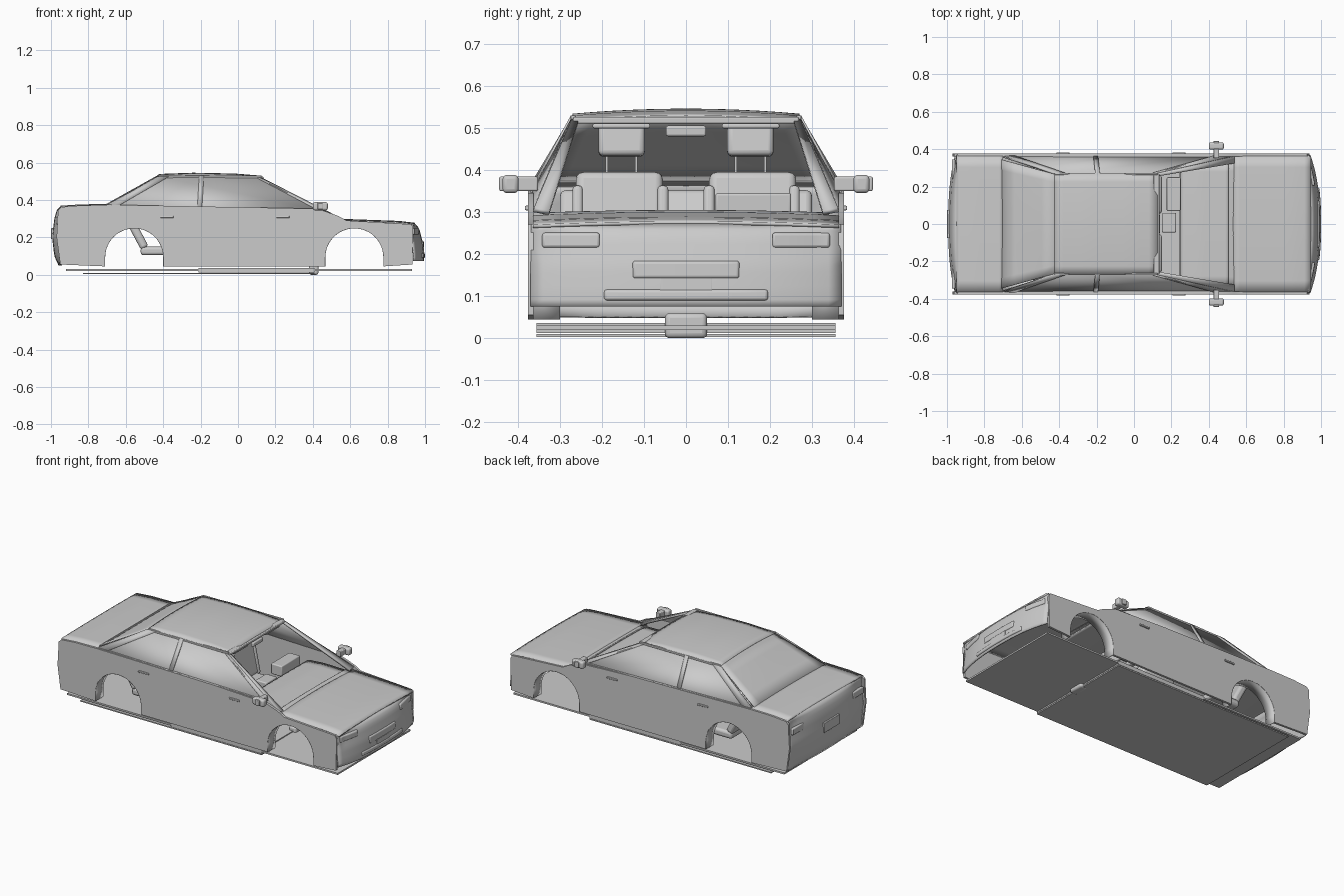
import bpy, bmesh, math
from mathutils import Vector, Matrix

if "Cube" in bpy.data.objects:
    bpy.data.objects.remove(bpy.data.objects["Cube"])


def make(name, verts, faces, thick=0, mirror=False, bevel=0, smooth=True):
    me = bpy.data.meshes.new(name)
    bm = bmesh.new()
    vs = [bm.verts.new(v) for v in verts]
    for f in faces:
        bm.faces.new([vs[i] for i in f])
    bmesh.ops.recalc_face_normals(bm, faces=bm.faces)
    bm.to_mesh(me)
    bm.free()
    ob = bpy.data.objects.new(name, me)
    bpy.context.collection.objects.link(ob)
    if thick:
        m = ob.modifiers.new("solid", 'SOLIDIFY')
        m.thickness = thick
        m.offset = 0
    if bevel:
        m = ob.modifiers.new("bevel", 'BEVEL')
        m.width = bevel
        m.segments = 3
    if mirror:
        m = ob.modifiers.new("mirror", 'MIRROR')
        m.use_axis = (False, True, False)
        m.use_mirror_merge = False
    if smooth:
        bpy.ops.object.select_all(action='DESELECT')
        ob.select_set(True)
        bpy.context.view_layer.objects.active = ob
        bpy.ops.object.shade_smooth_by_angle(angle=math.radians(35))
    return ob


def box(name, x, y, z, tilt=0, **kw):
    # box from ranges, optionally tilted about the y axis through its centre
    c = Vector((sum(x) / 2, sum(y) / 2, sum(z) / 2))
    r = Matrix.Rotation(math.radians(tilt), 3, 'Y')
    vs = [c + r @ (Vector((a, b, d)) - c) for a in x for b in y for d in z]
    fs = [(0, 1, 3, 2), (4, 6, 7, 5), (0, 4, 5, 1), (2, 3, 7, 6), (0, 2, 6, 4), (1, 5, 7, 3)]
    return make(name, vs, fs, **kw)


def grid(name, fn, nu, nv, **kw):
    vs = [fn(i / nu, j / nv) for i in range(nu + 1) for j in range(nv + 1)]
    w = nv + 1
    fs = [(i * w + j, (i + 1) * w + j, (i + 1) * w + j + 1, i * w + j + 1)
          for i in range(nu) for j in range(nv)]
    return make(name, vs, fs, **kw)


def strip(name, p, q, w, thick=0.01):
    # flat pillar lying on the sloping side, running from p to q
    a, b = Vector((w / 2, 0, 0)), Vector((-w / 2, 0, 0))
    p, q = Vector(p), Vector(q)
    return make(name, [p + a, p + b, q + b, q + a], [(0, 1, 2, 3)], thick=thick, mirror=True)


def interp(pts, t):
    for (a, va), (b, vb) in zip(pts, pts[1:]):
        if t <= b:
            return va + (vb - va) * (t - a) / (b - a)
    return pts[-1][1]


# Body sides with wheel arches cut into the outline
R, CZ = 0.157, 0.093


def arch(cx):
    return [(cx - R, 0.045)] + [(cx - R * math.cos(math.pi * i / 24), CZ + R * math.sin(math.pi * i / 24))
                                for i in range(25)] + [(cx + R, 0.045)]


outline = [(-0.95, 0.055)] + arch(-0.555) + arch(0.622) + [
    (0.932, 0.055), (0.937, 0.25), (0.925, 0.27), (0.58, 0.29), (0.535, 0.315), (0.45, 0.345),
    (0.1, 0.36), (-0.7, 0.372), (-0.85, 0.37), (-0.945, 0.362), (-0.962, 0.345), (-0.97, 0.2)]
n = len(outline)
make("body_side", [(x, y, z) for y in (0.362, 0.376) for x, z in outline],
     [tuple(range(n)), tuple(range(n, 2 * n))] + [(i, (i + 1) % n, n + (i + 1) % n, n + i) for i in range(n)],
     mirror=True)

# Wheel arch liners
for nm, cx in (("rear_arch_liner", -0.555), ("front_arch_liner", 0.622)):
    a = arch(cx)
    make(nm, [(x, y, z) for x, z in a for y in (0.375, 0.3)],
         [(2 * i, 2 * i + 2, 2 * i + 3, 2 * i + 1) for i in range(len(a) - 1)], thick=0.004, mirror=True)

# Curved nose and tail
nose_z = [(0.075, 0.0), (0.11, 0.0), (0.17, -0.006), (0.25, -0.026), (0.272, -0.05)]
tail_z = [(0.05, -0.035), (0.1, -0.012), (0.2, 0.0), (0.3, -0.012), (0.345, -0.025), (0.366, -0.045)]


def nose_x(y, z):
    return max(0.932, 0.99 - 0.05 * abs(y / 0.365) ** 2.6 + interp(nose_z, z))


def tail_x(y, z):
    return min(-0.945, -0.99 + 0.035 * abs(y / 0.365) ** 2.6 - interp(tail_z, z))


def nose(u, v):
    y, z = -0.368 + 0.736 * u, 0.075 + 0.197 * v
    return (nose_x(y, z), y, z)


def tail(u, v):
    y, z = -0.368 + 0.736 * u, 0.05 + 0.316 * v
    return (tail_x(y, z), y, z)


grid("nose_panel", nose, 24, 12, thick=0.008)
grid("tail_panel", tail, 24, 14, thick=0.008)


# Hood, boot lid and roof, gently crowned
def crowned(name, x0, x1, w, zs, crown, thick=0.008):
    def fn(u, v):
        y = 2 * v - 1
        return (x0 + (x1 - x0) * u, y * w, interp(zs, u) + crown * (1 - y * y))
    return grid(name, fn, 12, 12, thick=thick)


crowned("hood", 0.53, 0.945, 0.364, [(0, 0.288), (0.8, 0.276), (1, 0.266)], 0.008)
crowned("boot_lid", -0.95, -0.70, 0.364, [(0, 0.362), (0.4, 0.369), (1, 0.372)], 0.003)
crowned("roof", -0.425, 0.125, 0.27, [(0, 0.523), (0.35, 0.53), (0.75, 0.525), (1, 0.514)], 0.012)
crowned("cowl", 0.505, 0.54, 0.34, [(0, 0.295), (1, 0.288)], 0.006)
crowned("dashboard_top", 0.25, 0.51, 0.335, [(0, 0.282), (0.4, 0.29), (1, 0.287)], 0.004)

# Rear window, side windows and pillars
grid("rear_window", lambda u, v: (-0.71 + 0.29 * u, (2 * v - 1) * (0.345 - 0.08 * u),
                                  0.372 + 0.152 * u + 0.01 * u * (1 - (2 * v - 1) ** 2)), 4, 12, thick=0.006)
make("side_window", [(-0.71, 0.36, 0.37), (0.43, 0.36, 0.345), (0.12, 0.27, 0.517), (-0.2, 0.266, 0.53),
                     (-0.42, 0.268, 0.524)], [(0, 1, 2, 3, 4)], thick=0.005, mirror=True)
strip("b_pillar", (-0.205, 0.362, 0.362), (-0.195, 0.27, 0.528), 0.025, 0.008)
strip("c_pillar", (-0.665, 0.361, 0.371), (-0.4, 0.27, 0.524), 0.06)
make("windshield_pillar", [(0.12, 0.272, 0.517), (0.535, 0.362, 0.305), (0.535, 0.325, 0.298), (0.12, 0.255, 0.517)],
     [(0, 1, 2, 3)], thick=0.012, mirror=True)
make("pillar_side", [(0.10, 0.272, 0.517), (0.13, 0.272, 0.515), (0.535, 0.362, 0.305), (0.43, 0.364, 0.345)],
     [(0, 1, 2, 3)], thick=0.008, mirror=True)
box("windshield_header", (0.105, 0.135), (-0.268, 0.268), (0.51, 0.526), bevel=0.004)
box("roof_gutter", (-0.425, 0.125), (0.262, 0.274), (0.517, 0.53), mirror=True, bevel=0.003)
box("belt_trim", (-0.7, 0.43), (0.358, 0.37), (0.354, 0.364), tilt=1.1, mirror=True)

# Underside plates
box("floor_plate", (-0.92, 0.93), (-0.355, 0.355), (0.02, 0.03))
box("lower_plate", (-0.83, 0.41), (-0.355, 0.355), (0.003, 0.01))
box("mid_floor", (-0.21, 0.41), (-0.355, 0.355), (0.012, 0.036))
box("tow_block", (0.38, 0.43), (-0.05, 0.05), (0.0, 0.06), bevel=0.012)


# Nose and tail details follow the curved panels
def on_nose(name, y, z, d, mirror=False, bevel=0.01):
    ym, zm = sum(y) / 2, sum(z) / 2

    def pt(yy, zz, dx):
        return (nose_x(yy, zm) + dx, yy, zz)
    k = 6
    vs, fs = [], []
    for i in range(k + 1):
        yy = y[0] + (y[1] - y[0]) * i / k
        vs += [pt(yy, z[0], -0.01), pt(yy, z[0], d), pt(yy, z[1], d - 0.002), pt(yy, z[1], -0.01)]
        if i:
            b = 4 * i
            fs += [(b - 4 + j, b - 4 + (j + 1) % 4, b + (j + 1) % 4, b + j) for j in range(4)]
    fs += [(0, 1, 2, 3), (4 * k, 4 * k + 1, 4 * k + 2, 4 * k + 3)]
    ob = make(name, vs, fs, mirror=mirror, bevel=bevel)
    ob.modifiers["bevel"].limit_method = 'ANGLE'


on_nose("headlight", (0.205, 0.342), (0.215, 0.251), 0.012, True, 0.007)
on_nose("grille", (-0.127, 0.127), (0.142, 0.184), 0.01, bevel=0.007)
on_nose("bumper_bar", (-0.195, 0.195), (0.09, 0.116), 0.011, bevel=0.007)
on_nose("front_plate", (-0.062, 0.062), (0.112, 0.144), 0.008, bevel=0.001)
box("rear_plate", (-0.999, -0.985), (-0.075, 0.075), (0.19, 0.25), bevel=0.003)
box("tail_light", (-0.974, -0.955), (0.24, 0.345), (0.27, 0.31), mirror=True, bevel=0.005)

# Side mirrors and door handles
box("wing_mirror", (0.40, 0.48), (0.398, 0.436), (0.345, 0.388), mirror=True, bevel=0.01)
box("mirror_arm", (0.425, 0.455), (0.352, 0.444), (0.35, 0.384), mirror=True, bevel=0.004)
for hx in (-0.38, 0.24):
    box("door_handle", (hx - 0.035, hx + 0.035), (0.37, 0.383), (0.304, 0.315), mirror=True, bevel=0.003)

# Front seats
box("seat_back", (-0.12, -0.06), (0.055, 0.262), (0.15, 0.395), tilt=-12, mirror=True, bevel=0.018)
box("seat_cushion", (-0.08, 0.15), (0.055, 0.262), (0.1, 0.16), mirror=True, bevel=0.018)
for y in ((0.042, 0.068), (0.245, 0.27)):
    box("seat_bolster", (-0.1, -0.05), y, (0.15, 0.362), tilt=-12, mirror=True, bevel=0.01)
box("headrest", (-0.15, -0.11), (0.098, 0.208), (0.432, 0.507), tilt=-8, mirror=True, bevel=0.012)
for y in (0.115, 0.185):
    box("headrest_post", (-0.133, -0.127), (y, y + 0.006), (0.38, 0.44), mirror=True)

# Rear seat
box("rear_seat_back", (-0.575, -0.53), (-0.3, 0.3), (0.13, 0.36), tilt=-28, bevel=0.015)
box("rear_seat_cushion", (-0.52, -0.32), (-0.3, 0.3), (0.105, 0.15), bevel=0.015)

# Cabin fittings
box("dashboard_front", (0.24, 0.26), (-0.335, 0.335), (0.18, 0.286), bevel=0.006)
box("instrument_hood", (0.175, 0.25), (0.07, 0.25), (0.28, 0.345), bevel=0.006)
box("centre_console", (0.15, 0.225), (-0.045, 0.06), (0.2, 0.28), bevel=0.006)
box("sun_visor", (0.07, 0.13), (0.085, 0.222), (0.499, 0.51), mirror=True, bevel=0.004)
box("rear_view_mirror", (0.12, 0.14), (-0.048, 0.048), (0.48, 0.505), bevel=0.005)
